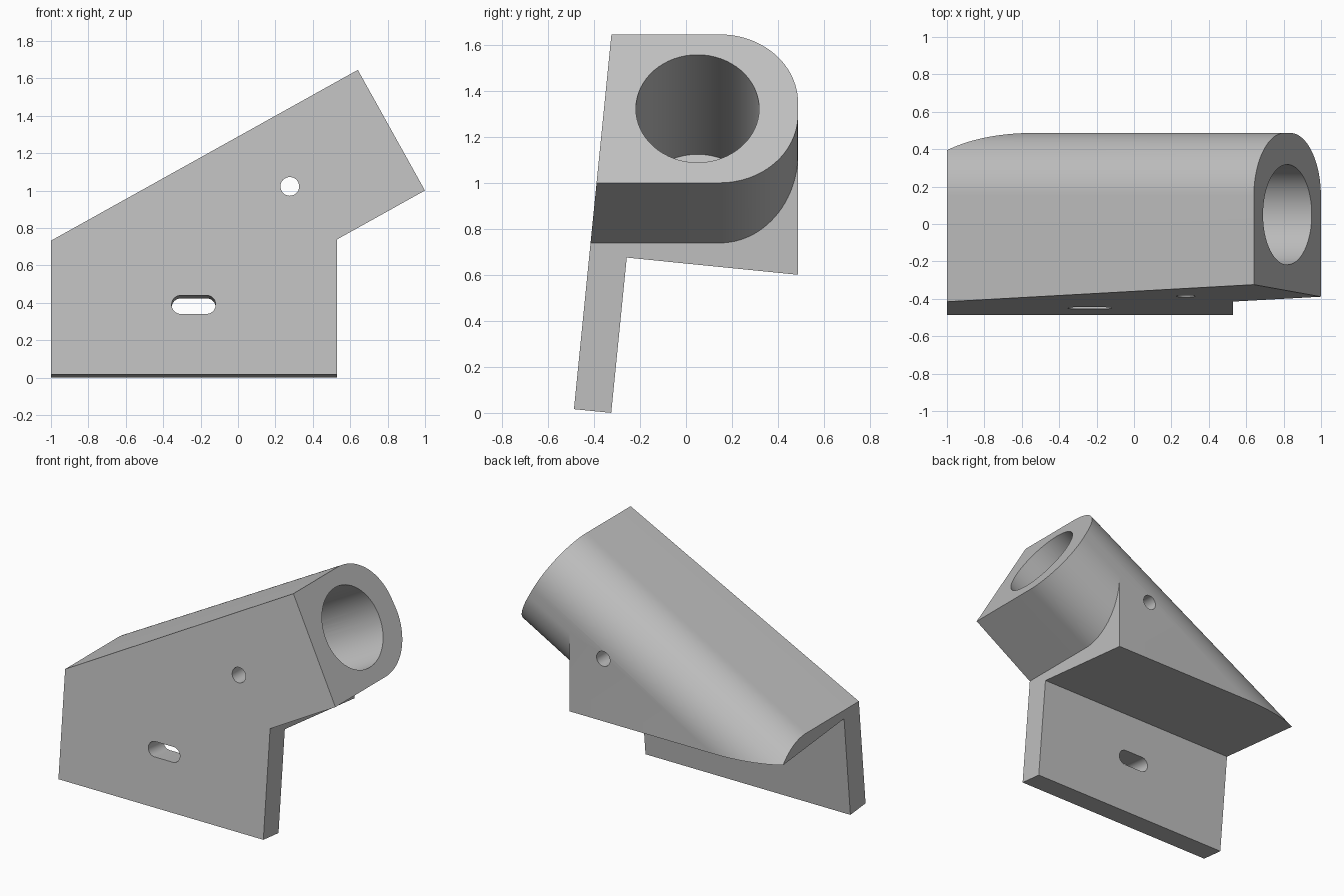
import bpy, bmesh
from math import sin, cos, pi, radians, atan
from mathutils import Vector

if "Cube" in bpy.data.objects:
    bpy.data.objects.remove(bpy.data.objects["Cube"])

grey = bpy.data.materials.new("light grey")
grey.use_nodes = True
grey.diffuse_color = (0.52, 0.52, 0.52, 1)
grey.node_tree.nodes["Principled BSDF"].inputs["Base Color"].default_value = grey.diffuse_color

# Sloped barrel frame: axis, its perpendicular, and the centre of the end face
PITCH = radians(29.1)
AXIS = Vector((cos(PITCH), 0, sin(PITCH)))
UP = Vector((-sin(PITCH), 0, cos(PITCH)))
END = Vector((0.82, 0, 1.3225))
HALF = 0.369
BACK = 0.487
LEAN = 0.1                       # backward lean of the plate
FLOOR, STEP = 0.0163, 0.53       # front lower edge, right end of the plate


def front_y(z):
    return -BACK + LEAN * (z - FLOOR)


def prism(name, start, end):
    """Solid between two matching loops of points."""
    bm = bmesh.new()
    a = [bm.verts.new(p) for p in start]
    b = [bm.verts.new(p) for p in end]
    bm.faces.new(a)
    bm.faces.new(b[::-1])
    for i in range(len(a)):
        j = (i + 1) % len(a)
        bm.faces.new((a[j], a[i], b[i], b[j]))
    bmesh.ops.recalc_face_normals(bm, faces=bm.faces)
    mesh = bpy.data.meshes.new(name)
    bm.to_mesh(mesh)
    bm.free()
    mesh.materials.append(grey)
    ob = bpy.data.objects.new(name, mesh)
    bpy.context.collection.objects.link(ob)
    return ob


def on_axis(y, v, x):
    """Point of a barrel section (y, v) slid along the axis to a given x."""
    base = END + UP * v
    p = base + AXIS * ((x - base.x) / AXIS.x)
    return Vector((p.x, y, p.z))


def arc(r, start, sweep, n):
    return [(r * cos(start + sweep * i / n), r * sin(start + sweep * i / n)) for i in range(n + 1)]


# Bracket body: side outline carried from the leaning front to the upright back
top, low = END + UP * HALF, END - UP * HALF
left_top, inner = on_axis(0, HALF, -1), on_axis(0, -HALF, STEP)
outline = [(-1, FLOOR), (STEP, FLOOR), (STEP, inner.z), (low.x, low.z),
           (top.x, top.z), (-1, left_top.z)]
front = [(x, front_y(z), z) for x, z in outline]
rear = [(x, BACK, z - (2 * BACK * LEAN if z == FLOOR else 0)) for x, z in outline]
body = prism("bracket_body", front, rear)

cutters = []

# Space behind the plate and below the barrel block
notch = [(-0.335, -0.1), (-0.2575, 0.675), (0.7, 0.579), (0.7, -0.3), (-0.335, -0.3)]
cutters.append(prism("underside_cutter", [(-1.2, y, z) for y, z in notch],
                     [(0.7, y, z) for y, z in notch]))

# Rounded back corners of the barrel: full length above, free end only below
R = 0.34
corner = [(BACK - R + a, HALF - R + b) for a, b in arc(R, 0, pi / 2, 24)]
corner += [(BACK - R, 0.6), (0.6, 0.6), (0.6, HALF - R)]
for name, side, x0 in (("upper_round_cutter", 1, -1.4), ("lower_round_cutter", -1, STEP)):
    cutters.append(prism(name, [on_axis(y, side * v, x0) for y, v in corner],
                         [on_axis(y, side * v, 1.8) for y, v in corner]))

# Blind bore down the barrel
ring = arc(0.268, 0, 2 * pi, 64)[:-1]
cutters.append(prism("bore_cutter",
                     *[[END + AXIS * s + UP * v + Vector((0, 0.05 + y, 0)) for y, v in ring]
                       for s in (-0.89, 0.2)]))

# Cross hole straight through front and back
ring = arc(0.05, 0, 2 * pi, 32)[:-1]
cutters.append(prism("cross_hole_cutter",
                     *[[(0.277 + x, y, 1.022 + z) for x, z in ring] for y in (-0.8, 0.8)]))

# Slot square to the leaning plate
tilt = atan(LEAN)
normal = Vector((0, cos(tilt), -sin(tilt)))
rise = Vector((0, sin(tilt), cos(tilt)))
centre = Vector((-0.237, front_y(0.39), 0.39))
slot = [(x + 0.068, z) for x, z in arc(0.05, -pi / 2, pi, 16)]
slot += [(x - 0.068, z) for x, z in arc(0.05, pi / 2, pi, 16)]
cutters.append(prism("slot_cutter",
                     *[[centre + normal * d + rise * z + Vector((x, 0, 0)) for x, z in slot]
                       for d in (-0.1, 0.26)]))

# Carve the body, then drop the cutters
bpy.ops.object.select_all(action="DESELECT")
bpy.context.view_layer.objects.active = body
body.select_set(True)
for c in cutters:
    c.hide_render = True
    mod = body.modifiers.new(c.name, "BOOLEAN")
    mod.operation, mod.solver, mod.object = "DIFFERENCE", "EXACT", c
    bpy.ops.object.modifier_apply(modifier=mod.name)
    bpy.data.objects.remove(c)
bpy.ops.object.shade_smooth_by_angle(angle=radians(30))
